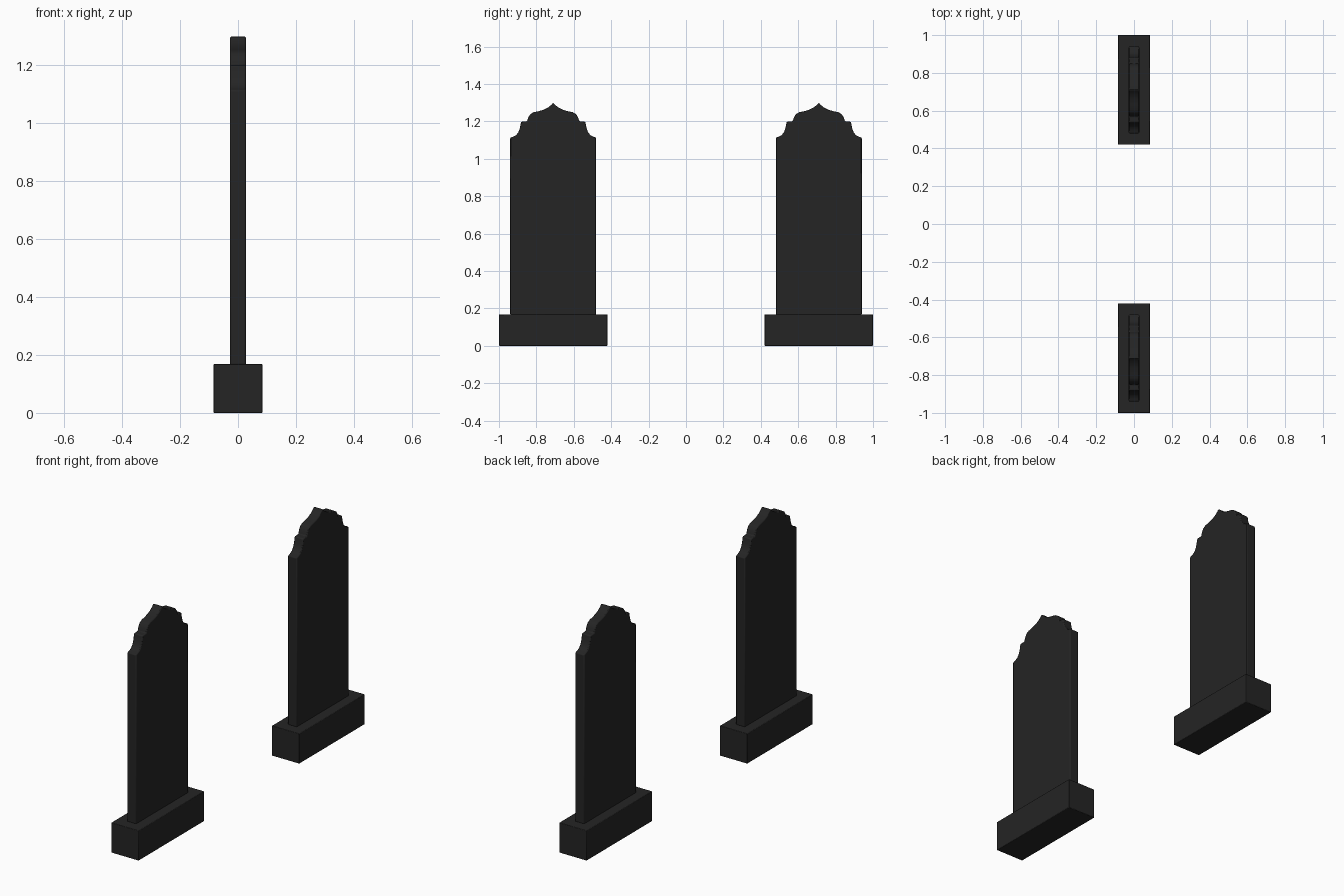
import bpy, bmesh
from mathutils import Vector

if "Cube" in bpy.data.objects:
    bpy.data.objects.remove(bpy.data.objects["Cube"])

granite = bpy.data.materials.new("black_granite")
granite.diffuse_color = (0.018, 0.018, 0.018, 1)
granite.use_nodes = True
granite.node_tree.nodes["Principled BSDF"].inputs["Base Color"].default_value = granite.diffuse_color

CENTRE = 0.71      # distance of each stone from the middle
HALF_T = 0.028     # half thickness of the slab

# Half outline of the slab: (offset from its centre, height), shoulder to tip
HALF = [(0.23, 0.165), (0.23, 1.113), (0.215, 1.118), (0.198, 1.127),
        (0.186, 1.143), (0.178, 1.165), (0.172, 1.198), (0.140, 1.200),
        (0.133, 1.222), (0.122, 1.239), (0.105, 1.249), (0.080, 1.254),
        (0.052, 1.262), (0.028, 1.274), (0.011, 1.288)]
TIP = (0.0, 1.30)


def finish(bm, name, bevel):
    bmesh.ops.recalc_face_normals(bm, faces=bm.faces[:])
    me = bpy.data.meshes.new(name)
    bm.to_mesh(me)
    bm.free()
    me.materials.append(granite)
    ob = bpy.data.objects.new(name, me)
    bpy.context.collection.objects.link(ob)
    mod = ob.modifiers.new("soft_edges", 'BEVEL')
    mod.width = bevel
    mod.segments = 2
    mod.limit_method = 'ANGLE'
    mod.angle_limit = 0.7
    bpy.ops.object.select_all(action='DESELECT')
    ob.select_set(True)
    bpy.context.view_layer.objects.active = ob
    bpy.ops.object.shade_smooth_by_angle(angle=0.6)
    return ob


def plinth(name, cy):
    bm = bmesh.new()
    bmesh.ops.create_cube(bm, size=1)
    bmesh.ops.scale(bm, vec=(0.17, 0.58, 0.168), verts=bm.verts[:])
    bmesh.ops.translate(bm, vec=(0, cy, 0.084), verts=bm.verts[:])
    finish(bm, name, 0.003)


def slab(name, cy):
    outline = HALF + [TIP] + [(-y, z) for y, z in reversed(HALF)]
    bm = bmesh.new()
    face = bm.faces.new([bm.verts.new((-HALF_T, cy + y, z)) for y, z in outline])
    ext = bmesh.ops.extrude_face_region(bm, geom=[face])
    moved = [g for g in ext["geom"] if isinstance(g, bmesh.types.BMVert)]
    bmesh.ops.translate(bm, vec=Vector((2 * HALF_T, 0, 0)), verts=moved)
    finish(bm, name, 0.005)


# Two matching headstones
for side, s in (("front", -1), ("back", 1)):
    plinth(side + "_plinth", s * CENTRE)
    slab(side + "_headstone", s * CENTRE)
